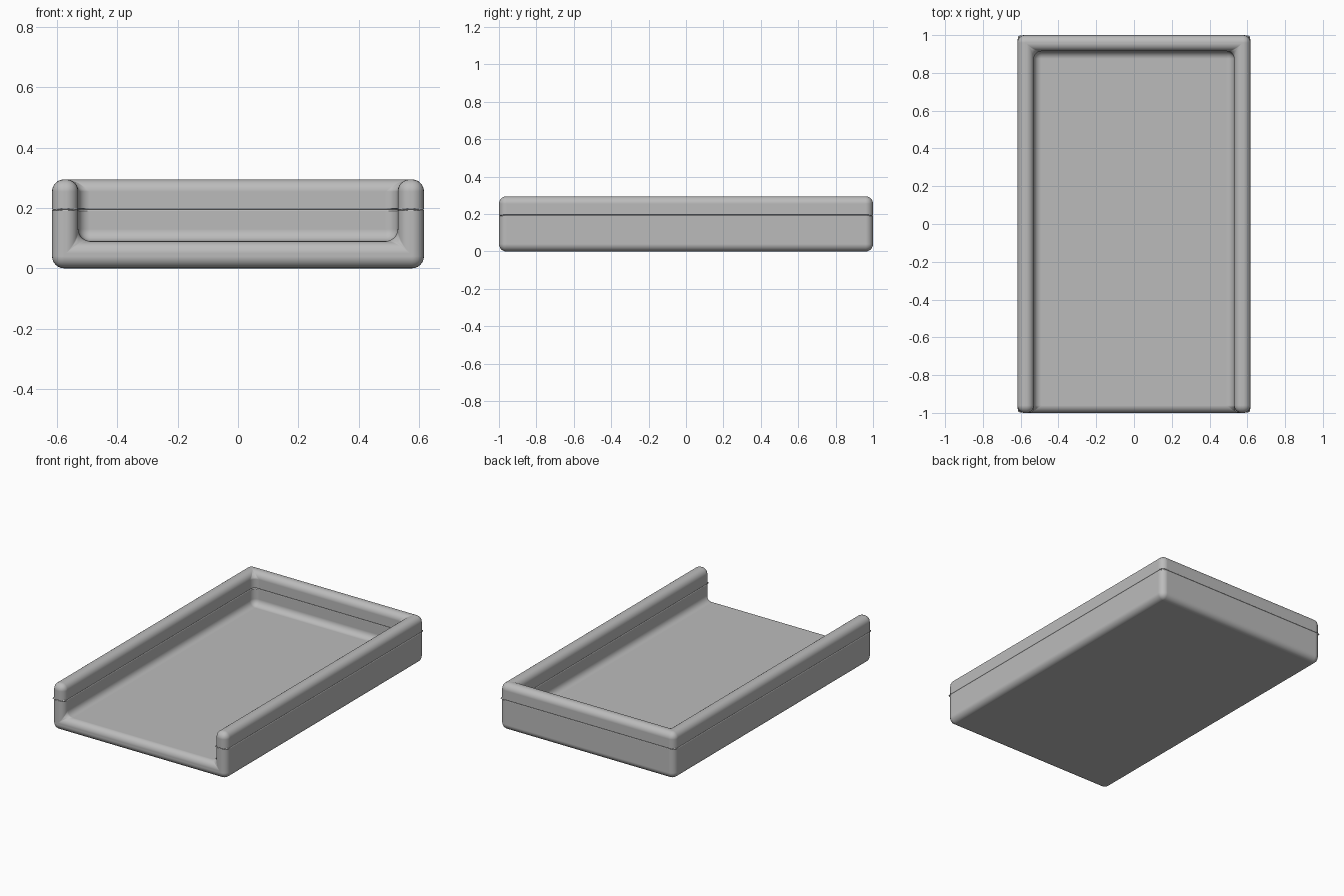
import bpy
import bmesh

cube = bpy.data.objects.get("Cube")
if cube:
    bpy.data.objects.remove(cube, do_unlink=True)

HALF_W, INNER_W = 0.617, 0.53
HALF_L, INNER_BACK = 1.0, 0.915
FLOOR, SEAM, TOP = 0.09, 0.195, 0.295
ROUND = 0.04

grey = bpy.data.materials.new("matte grey")
grey.use_nodes = True
colour = (0.5, 0.5, 0.5, 1)
grey.diffuse_color = colour
grey.node_tree.nodes["Principled BSDF"].inputs["Base Color"].default_value = colour

# U-shaped outline, open at the front: outer corners first, then inner ones
OUTLINE = [(-HALF_W, -HALF_L), (-HALF_W, HALF_L), (HALF_W, HALF_L), (HALF_W, -HALF_L),
           (INNER_W, -HALF_L), (INNER_W, INNER_BACK), (-INNER_W, INNER_BACK), (-INNER_W, -HALF_L)]


def finish(bm, name):
    """Round every edge, keeping those on the seam almost sharp."""
    bmesh.ops.recalc_face_normals(bm, faces=bm.faces[:])
    weight = bm.edges.layers.float.new("bevel_weight_edge")
    for e in bm.edges:
        on_seam = all(abs(v.co.z - SEAM) < 1e-4 for v in e.verts)
        e[weight] = 0.12 if on_seam else 1.0
    mesh = bpy.data.meshes.new(name)
    bm.to_mesh(mesh)
    bm.free()
    mesh.materials.append(grey)
    obj = bpy.data.objects.new(name, mesh)
    bpy.context.collection.objects.link(obj)
    bevel = obj.modifiers.new("rounding", "BEVEL")
    bevel.limit_method = "WEIGHT"
    bevel.width = ROUND
    bevel.segments = 6
    bevel.harden_normals = True
    mesh.shade_smooth()
    return obj


# Tray: floor and three walls in one piece
bm = bmesh.new()
top = [bm.verts.new((x, y, SEAM)) for x, y in OUTLINE]
bottom = [bm.verts.new((x, y, 0)) for x, y in OUTLINE[:4]]
floor = [bm.verts.new((x, y, FLOOR)) for x, y in OUTLINE[4:]]
bm.faces.new(top)
bm.faces.new(bottom)
bm.faces.new(floor)
for i in range(3):
    bm.faces.new((bottom[i], bottom[i + 1], top[i + 1], top[i]))
    bm.faces.new((floor[i], floor[i + 1], top[i + 5], top[i + 4]))
bm.faces.new((bottom[0], bottom[3], top[3], top[4], floor[0], floor[3], top[7], top[0]))
finish(bm, "tray")

# Rim: rounded bar that follows the three walls
bm = bmesh.new()
low = [bm.verts.new((x, y, SEAM)) for x, y in OUTLINE]
high = [bm.verts.new((x, y, TOP)) for x, y in OUTLINE]
bm.faces.new(low)
bm.faces.new(high)
for i in range(len(OUTLINE)):
    j = (i + 1) % len(OUTLINE)
    bm.faces.new((low[i], low[j], high[j], high[i]))
finish(bm, "rim")
